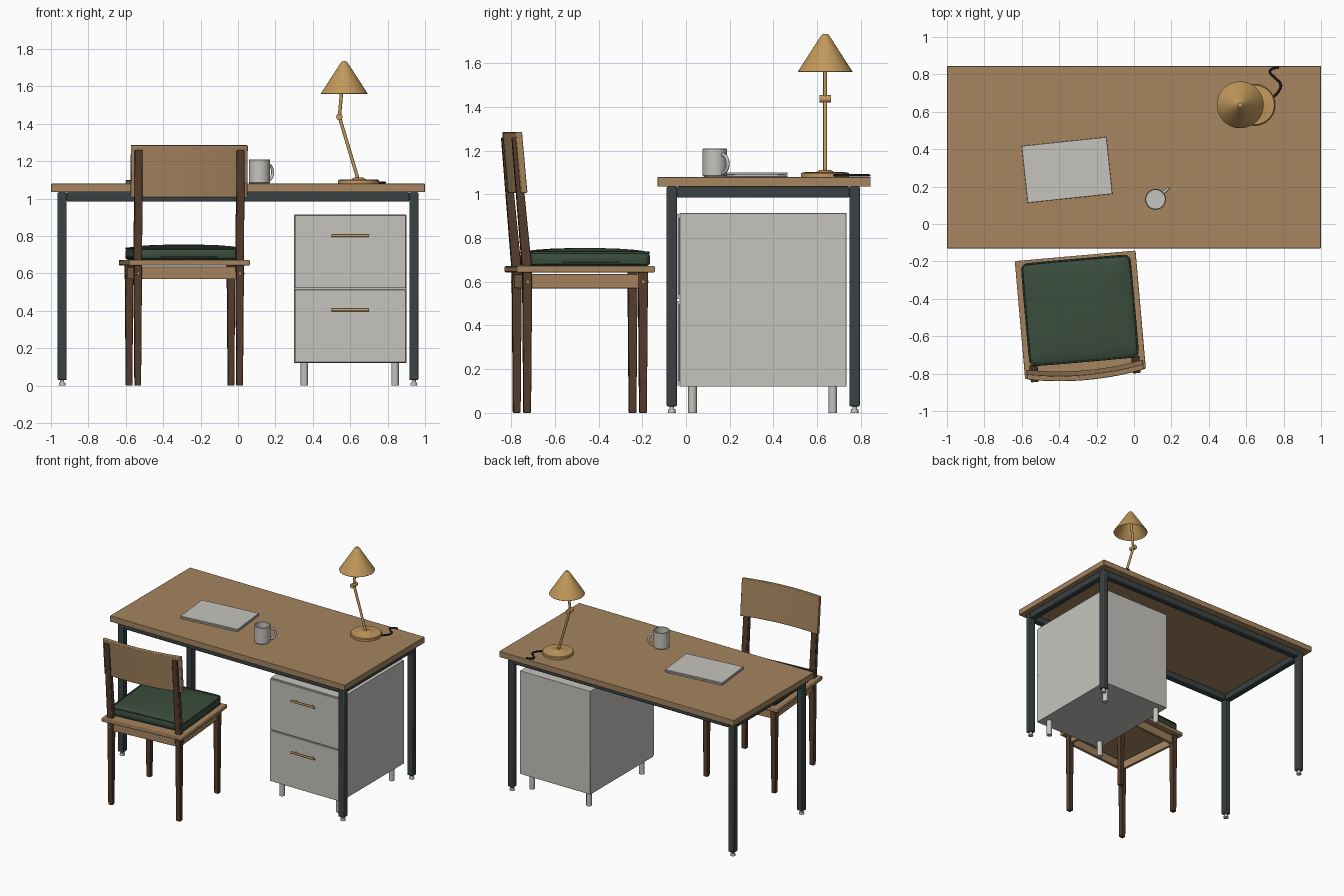
import bpy, bmesh, math
from mathutils import Matrix, Vector

if "Cube" in bpy.data.objects:
    bpy.data.objects.remove(bpy.data.objects["Cube"])


def material(name, r, g, b, rough=0.6):
    m = bpy.data.materials.new(name)
    m.use_nodes = True
    m.diffuse_color = (r, g, b, 1)
    node = m.node_tree.nodes["Principled BSDF"]
    node.inputs["Base Color"].default_value = (r, g, b, 1)
    node.inputs["Roughness"].default_value = rough
    return m


oak = material("oak", 0.38, 0.235, 0.115)
walnut = material("walnut", 0.095, 0.048, 0.025)
steel = material("dark_steel", 0.043, 0.054, 0.057)
grey = material("light_grey", 0.56, 0.55, 0.515)
brass = material("brass", 0.54, 0.32, 0.105)
green = material("green_fabric", 0.042, 0.074, 0.046)
black = material("black_rubber", 0.01, 0.01, 0.011)


def finish(name, bm, mat, place=None, bevel=0):
    """Turn a bmesh into an object, with smooth shading and sharp edges."""
    if place:
        bm.transform(place)
    bmesh.ops.recalc_face_normals(bm, faces=bm.faces)
    me = bpy.data.meshes.new(name)
    bm.to_mesh(me)
    bm.free()
    me.materials.append(mat)
    me.shade_smooth()
    me.set_sharp_from_angle(angle=math.radians(35))
    ob = bpy.data.objects.new(name, me)
    bpy.context.collection.objects.link(ob)
    if bevel:
        mod = ob.modifiers.new("bevel", "BEVEL")
        mod.width, mod.segments = bevel, 2
    return ob


def box(name, lo, hi, mat, place=None, bevel=0.003):
    bm = bmesh.new()
    bmesh.ops.create_cube(bm, size=1)
    lo, hi = Vector(lo), Vector(hi)
    bmesh.ops.scale(bm, vec=hi - lo, verts=bm.verts)
    bmesh.ops.translate(bm, vec=(lo + hi) / 2, verts=bm.verts)
    return finish(name, bm, mat, place, bevel)


def rod(name, a, b, r, mat, place=None, r2=None):
    a, b = Vector(a), Vector(b)
    bm = bmesh.new()
    bmesh.ops.create_cone(bm, cap_ends=True, segments=24, radius1=r,
                          radius2=r if r2 is None else r2, depth=(b - a).length)
    turn = (b - a).to_track_quat("Z", "Y").to_matrix().to_4x4()
    bm.transform(Matrix.Translation((a + b) / 2) @ turn)
    return finish(name, bm, mat, place)


def lathe(name, profile, at, mat, steps=48):
    bm = bmesh.new()
    vs = [bm.verts.new((r, 0, z)) for r, z in profile]
    es = [bm.edges.new(p) for p in zip(vs, vs[1:])]
    bmesh.ops.spin(bm, geom=vs + es, cent=(0, 0, 0), axis=(0, 0, 1),
                   angle=math.tau, steps=steps)
    bmesh.ops.remove_doubles(bm, verts=bm.verts, dist=0.0001)
    return finish(name, bm, mat, Matrix.Translation(at))


def loft(name, rings, mat, place=None, bevel=0):
    """Skin a row of closed rings and cap both ends."""
    bm = bmesh.new()
    rows = [[bm.verts.new(p) for p in ring] for ring in rings]
    n = len(rows[0])
    for a, b in zip(rows, rows[1:]):
        for i in range(n):
            j = (i + 1) % n
            bm.faces.new((a[i], a[j], b[j], b[i]))
    bm.faces.new(rows[0])
    bm.faces.new(rows[-1])
    return finish(name, bm, mat, place, bevel)


def tube(name, points, r, mat, place=None, cyclic=False):
    cu = bpy.data.curves.new(name, "CURVE")
    cu.dimensions, cu.bevel_depth, cu.bevel_resolution = "3D", r, 3
    cu.use_fill_caps = True
    sp = cu.splines.new("BEZIER")
    sp.bezier_points.add(len(points) - 1)
    for bp, p in zip(sp.bezier_points, points):
        bp.co = p
        bp.handle_left_type = bp.handle_right_type = "AUTO"
    sp.use_cyclic_u, sp.resolution_u = cyclic, 6
    cu.materials.append(mat)
    ob = bpy.data.objects.new(name, cu)
    bpy.context.collection.objects.link(ob)
    if place:
        ob.matrix_world = place
    return ob


def rounded_rect(hx, hy, r, z, cy=0):
    pts = []
    for k, (sx, sy) in enumerate(((1, 1), (-1, 1), (-1, -1), (1, -1))):
        for i in range(5):
            t = (k + i / 4) * math.pi / 2
            pts.append((sx * (hx - r) + r * math.cos(t), cy + sy * (hy - r) + r * math.sin(t), z))
    return pts


# Desk: top, legs, feet and rails
box("desk_top", (-1, -0.13, 1.035), (1, 0.845, 1.08), oak)
front, back, side, h = -0.065, 0.772, 0.94, 0.024
for x in (-side, side):
    for y in (front, back):
        box("desk_leg", (x - h, y - h, 0.03), (x + h, y + h, 1.035), steel, bevel=0.006)
        rod("desk_foot_stem", (x, y, 0.015), (x, y, 0.03), 0.011, grey)
        rod("desk_foot", (x, y, 0), (x, y, 0.018), 0.019, grey, r2=0.016)
    box("desk_side_rail", (x - h, front + h, 0.985), (x + h, back - h, 1.035), steel, bevel=0.005)
for y in (front, back):
    box("desk_long_rail", (-side + h, y - h, 0.985), (side - h, y + h, 1.035), steel, bevel=0.005)

# Drawer cabinet
box("cabinet_body", (0.3, -0.03, 0.12), (0.9, 0.735, 0.915), grey)
for z in (0.125, 0.522):
    box("drawer_front", (0.304, -0.046, z), (0.896, -0.034, z + 0.388), grey, bevel=0.002)
    box("drawer_spacer", (0.32, -0.036, z + 0.02), (0.88, -0.028, z + 0.37), grey, bevel=0)
    zh = z + 0.28
    rod("drawer_handle", (0.5, -0.068, zh), (0.7, -0.068, zh), 0.007, brass)
    for x in (0.53, 0.67):
        rod("handle_post", (x, -0.068, zh), (x, -0.044, zh), 0.005, brass)
for x in (0.355, 0.84):
    for y in (0.03, 0.672):
        rod("cabinet_foot", (x, y, 0), (x, y, 0.12), 0.02, grey)

# Chair, turned slightly under the desk
chair = Matrix.Translation((-0.287, -0.486, 0)) @ Matrix.Rotation(math.radians(5), 4, "Z")
lx, ly = 0.2735, 0.266
box("chair_seat", (-0.324, -0.317, 0.643), (0.324, 0.317, 0.672), oak, chair, 0.005)


def section(cx, cy, z, hx, hy):
    return [(cx - hx, cy - hy, z), (cx + hx, cy - hy, z), (cx + hx, cy + hy, z), (cx - hx, cy + hy, z)]


for s in (-1, 1):
    x = s * lx
    foot = section(x, -ly, 0, 0.017, 0.017)
    loft("chair_front_leg", [section(x, ly, 0, 0.017, 0.017),
                             section(x, ly, 0.645, 0.022, 0.022)], walnut, chair, 0.004)
    loft("chair_back_leg", [foot, section(x, -ly, 0.645, 0.022, 0.022),
                            section(x, -ly - 0.055, 1.26, 0.021, 0.016)], walnut, chair, 0.004)
    box("chair_side_apron", (x - 0.011, -ly, 0.57), (x + 0.011, ly, 0.636), oak, chair)
    box("chair_cross_apron", (-lx, s * ly - 0.011, 0.57), (lx, s * ly + 0.011, 0.636), oak, chair)
    for y in (-ly, ly):
        rod("side_screw", (x, y, 0.6), (x + s * 0.025, y, 0.6), 0.006, brass, chair)
        ye = y + math.copysign(0.025, y)
        rod("end_screw", (x, y, 0.6), (x, ye, 0.6), 0.006, brass, chair)

# Curved, leaning backrest
rings = []
for i in range(17):
    u = i / 8 - 1
    y = -0.35 + 0.03 * u * u
    rings.append([(0.313 * u, y + 0.025, 1.005), (0.313 * u, y + 0.053, 1.008),
                  (0.313 * u, y + 0.028, 1.287), (0.313 * u, y, 1.284)])
loft("chair_backrest", rings, oak, chair, 0.004)

# Cushion with piping
cushion = ((0.672, 0.012), (0.68, 0.002), (0.695, 0), (0.72, 0), (0.733, 0.007),
           (0.74, 0.022), (0.746, 0.06), (0.751, 0.12), (0.754, 0.2))
loft("seat_cushion", [rounded_rect(0.293 - d, 0.275 - d, 0.03, z, 0.024) for z, d in cushion],
     green, chair)
for z in (0.685, 0.734):
    tube("cushion_piping", rounded_rect(0.289, 0.271, 0.028, z, 0.024), 0.005, green, chair, True)

# Closed laptop
laptop = Matrix.Translation((-0.358, 0.289, 1.08)) @ Matrix.Rotation(math.radians(6), 4, "Z")
box("laptop_base", (-0.228, -0.153, 0), (0.228, 0.153, 0.011), grey, laptop, 0.002)
box("laptop_hinge_gap", (-0.222, -0.147, 0.01), (0.222, 0.147, 0.014), black, laptop, 0)
box("laptop_lid", (-0.228, -0.153, 0.013), (0.228, 0.153, 0.021), grey, laptop, 0.002)

# Mug
lathe("mug", [(0, 0), (0.05, 0), (0.056, 0.006), (0.056, 0.127), (0.053, 0.13),
              (0.05, 0.127), (0.05, 0.012), (0, 0.01)], (0.115, 0.132, 1.08), grey)
mug = Matrix.Translation((0.115, 0.132, 1.14)) @ Matrix.Rotation(math.radians(40), 4, "Z")
loop = [math.radians(a) for a in range(-90, 91, 30)]
tube("mug_handle", [(0.053 + 0.039 * math.cos(a), 0, 0.043 * math.sin(a)) for a in loop],
     0.008, grey, mug)

# Desk lamp
lathe("lamp_base", [(0, 0), (0.11, 0), (0.11, 0.016), (0.105, 0.021), (0.04, 0.023),
                    (0.025, 0.032), (0, 0.032)], (0.645, 0.637, 1.08), brass)
elbow = Vector((0.542, 0.637, 1.437))
rod("lamp_lower_arm", (0.643, 0.637, 1.1), elbow, 0.009, brass)
rod("lamp_upper_arm", elbow, (0.566, 0.637, 1.71), 0.009, brass)
rod("lamp_joint", elbow - Vector((0, 0.026, 0)), elbow + Vector((0, 0.026, 0)), 0.017, brass)
lathe("lamp_shade", [(0, 0.175), (0.012, 0.174), (0.02, 0.165), (0.125, 0.002), (0.124, 0),
                     (0.121, 0.002), (0.016, 0.161), (0, 0.165)], (0.568, 0.637, 1.56), brass)
tube("lamp_cord", [(0.74, 0.675, 1.087), (0.77, 0.705, 1.087), (0.784, 0.745, 1.087),
                   (0.75, 0.785, 1.087), (0.727, 0.815, 1.087), (0.745, 0.832, 1.087),
                   (0.775, 0.838, 1.087)], 0.006, black)
